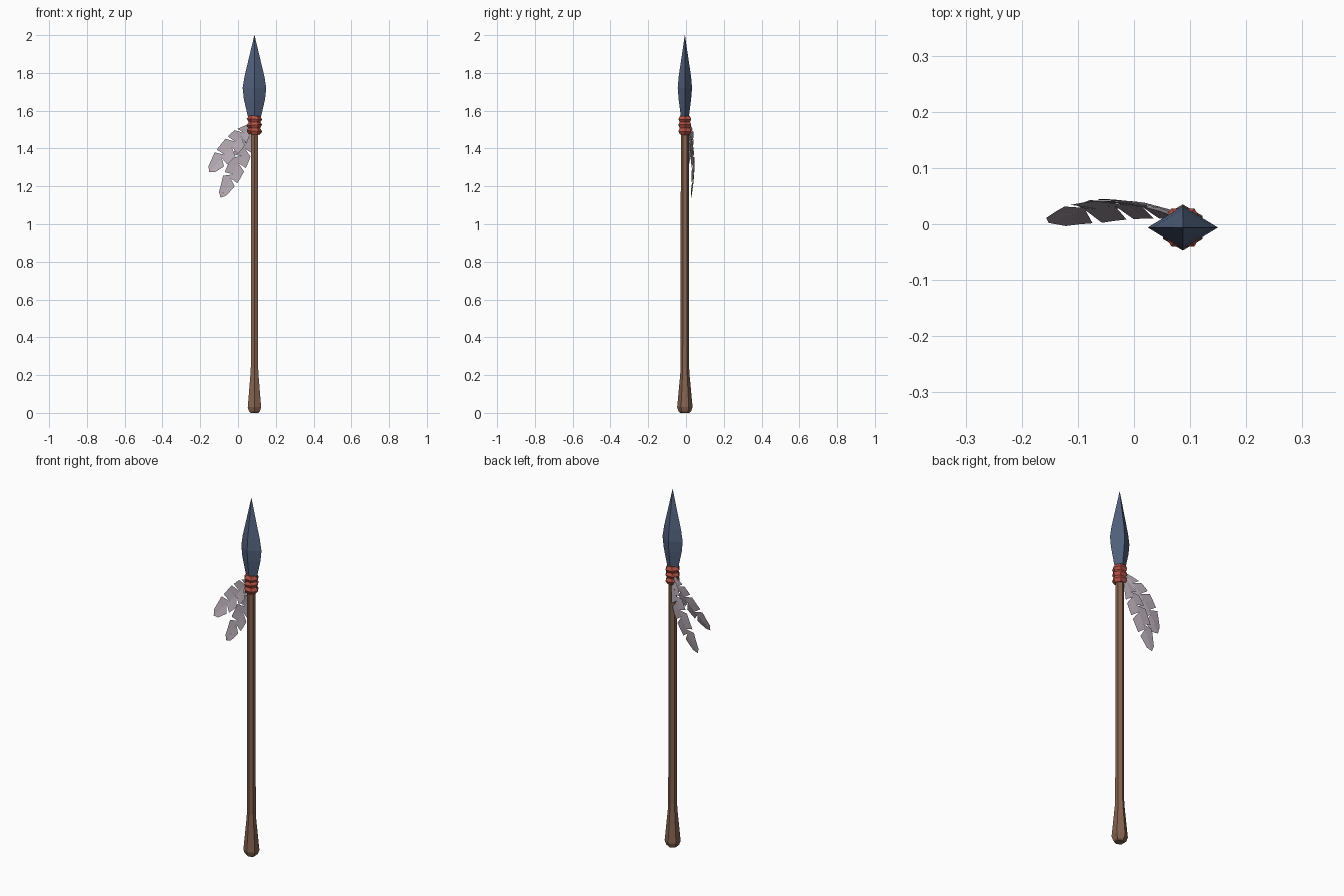
import bpy, math
from mathutils import Vector, Matrix

if "Cube" in bpy.data.objects:
    bpy.data.objects.remove(bpy.data.objects["Cube"])

AX, AY = 0.087, -0.006   # axis of the spear


def material(name, rgb):
    m = bpy.data.materials.new(name)
    m.diffuse_color = (*rgb, 1)
    m.use_nodes = True
    m.node_tree.nodes["Principled BSDF"].inputs["Base Color"].default_value = m.diffuse_color
    return m


wood = material("brown wood", (0.235, 0.125, 0.08))
steel = material("blue steel", (0.085, 0.122, 0.21))
red = material("red cord", (0.46, 0.085, 0.06))
grey = material("grey feather", (0.44, 0.38, 0.43))


def add(name, verts, faces, mat):
    me = bpy.data.meshes.new(name)
    me.from_pydata([tuple(v) for v in verts], [], faces)
    me.materials.append(mat)
    ob = bpy.data.objects.new(name, me)
    bpy.context.collection.objects.link(ob)
    return ob


def loft(name, profile, sides, phase, mat):
    """Stack of polygon sections (z, rx, ry) around the spear axis."""
    verts, faces = [], []
    for z, rx, ry in profile:
        for i in range(sides):
            a = phase + math.tau * i / sides
            verts.append((AX + rx * math.cos(a), AY + ry * math.sin(a), z))
    for k in range(len(profile) - 1):
        for i in range(sides):
            j = (i + 1) % sides
            faces.append((k*sides + i, k*sides + j, (k+1)*sides + j, (k+1)*sides + i))
    faces.append(tuple(reversed(range(sides))))
    faces.append(tuple(range((len(profile) - 1) * sides, len(profile) * sides)))
    return add(name, verts, faces, mat)


# Shaft with flared butt, six-sided with a corner to the front
shaft = [(0, .024, .024), (.008, .033, .033), (.03, .041, .041), (.06, .038, .038),
         (.2, .025, .025), (.24, .0225, .0225), (1.56, .0215, .0215)]
loft("shaft", shaft, 6, math.pi / 2, wood)

# Four-sided blade
blade = [(1.53, .026, .017), (1.565, .034, .021), (1.66, .056, .033), (1.72, .0625, .038),
         (1.78, .053, .033), (1.88, .029, .018), (2.0, .0005, .0005)]
loft("blade", blade, 4, 0, steel)

# Cord wrapping: three slightly tilted bulging rings
for n, (z, tilt) in enumerate(((1.492, 4), (1.524, -4), (1.555, 3))):
    h = 0.018
    ring = loft(f"binding_{n + 1}", [(-h, .029, .029), (0, .041, .039), (h, .029, .029)],
                6, 0, red)
    piv = Vector((AX, AY, 0))
    ring.data.transform(Matrix.Translation(piv + Vector((0, 0, z)))
                        @ Matrix.Rotation(math.radians(tilt), 4, 'Y')
                        @ Matrix.Translation(-piv))


def feather(name, root, mid, tip, width, ya, yb):
    """Bent feather; each vane is cut into swept barbs with notches between."""
    root, mid, tip = Vector(root), Vector(mid), Vector(tip)
    d = (tip - root).normalized()
    side = Vector((d.z, 0, -d.x)).normalized()

    def spine(t):
        ctrl = 2 * mid - (root + tip) / 2
        return root * (1-t)**2 + ctrl * 2*t*(1-t) + tip * t*t

    def half(t):
        pts = [(0, .15), (.3, .9), (.5, 1), (.75, .9), (.95, .45), (1, .0)]
        for (a, p), (b, q) in zip(pts, pts[1:]):
            if t <= b:
                return width * (p + (q - p) * (t - a) / (b - a))
        return 0

    verts, faces = [], []
    for s, dy, cuts in ((1, ya, (0, .22, .42, .68, 1)), (-1, yb, (0, .3, .52, .74, 1))):
        def edge(t):
            k = half(t)
            return spine(t) + side * s * k + Vector((0, dy * k / width, 0))
        for a, b in zip(cuts, cuts[1:]):
            start = a + .07 if a else .03
            end = b + .02 if b < 1 else .95
            ring = [spine(a), edge(start), edge((start + end) / 2), edge(end), spine(b)]
            n = len(verts)
            verts += ring + [spine((a + b) / 2)]
            faces += [(n, n+1, n+2, n+5), (n+5, n+2, n+3, n+4)]
    add(name, verts, faces, grey)


# Two feathers hanging from the binding
feather("upper_feather", (.075, .012, 1.53), (-.03, .033, 1.415), (-.152, .002, 1.275),
        .052, .008, -.024)
feather("lower_feather", (.072, .012, 1.5), (.005, .040, 1.33), (-.092, .028, 1.14),
        .048, .004, -.012)
